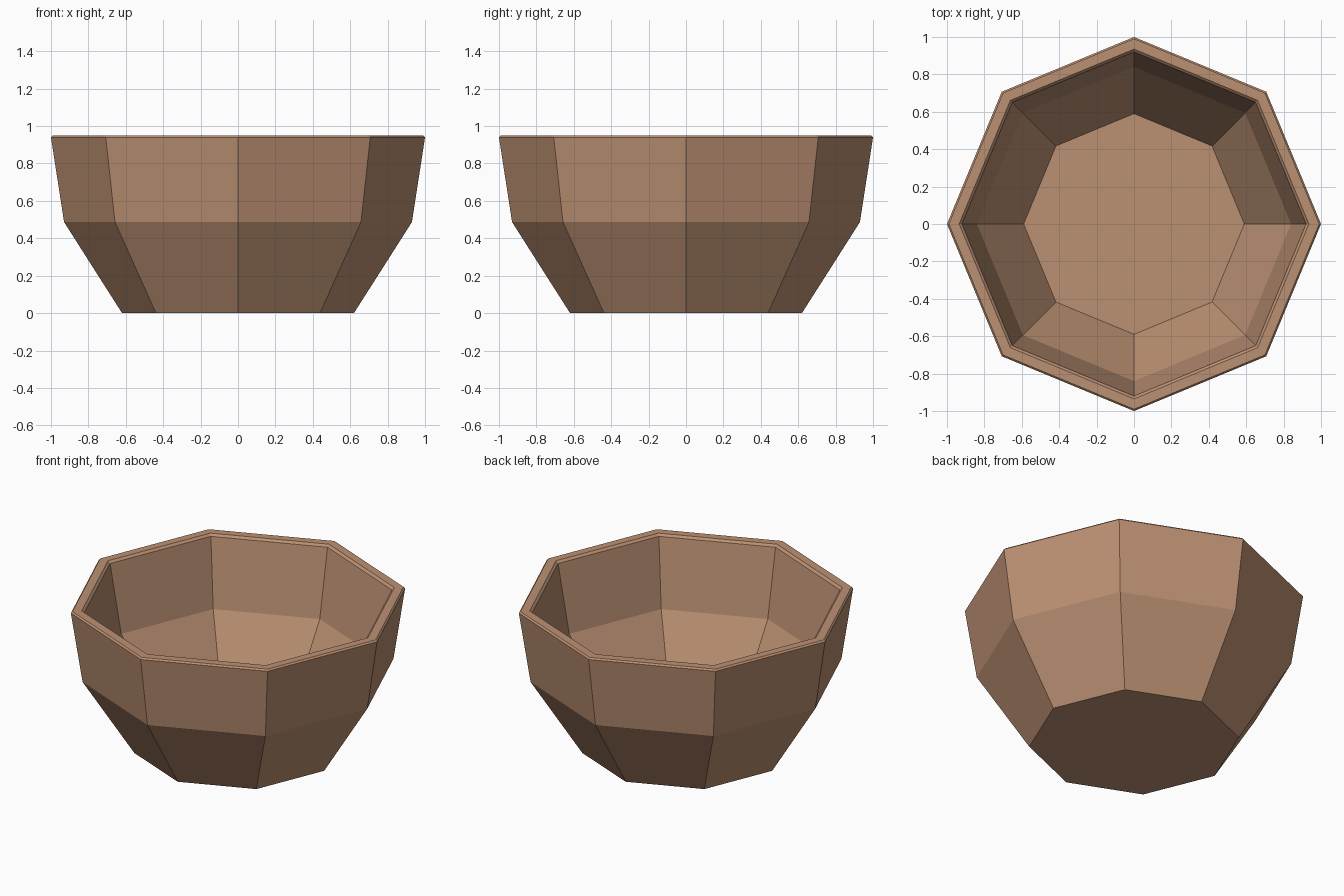
import bpy, bmesh, math

if "Cube" in bpy.data.objects:
    bpy.data.objects.remove(bpy.data.objects["Cube"])

SIDES = 8

clay = bpy.data.materials.new("clay_brown")
clay.diffuse_color = (0.50, 0.28, 0.17, 1)
clay.use_nodes = True
clay.node_tree.nodes["Principled BSDF"].inputs["Base Color"].default_value = clay.diffuse_color

# Bowl profile (radius, height): outer wall, chamfered rim, inner wall
profile = [(0.62, 0.0), (0.93, 0.487), (1.0, 0.94), (0.99, 0.95),
           (0.935, 0.95), (0.92, 0.936), (0.84, 0.50), (0.59, 0.09)]

bm = bmesh.new()
rings = []
for r, z in profile:
    angles = [2 * math.pi * i / SIDES for i in range(SIDES)]
    rings.append([bm.verts.new((r * math.cos(a), r * math.sin(a), z)) for a in angles])

# Walls and rim
for low, high in zip(rings, rings[1:]):
    for i in range(SIDES):
        j = (i + 1) % SIDES
        bm.faces.new((low[i], low[j], high[j], high[i]))

# Base and inner floor
bm.faces.new(rings[0][::-1])
bm.faces.new(rings[-1])
bmesh.ops.recalc_face_normals(bm, faces=bm.faces[:])

mesh = bpy.data.meshes.new("bowl")
bm.to_mesh(mesh)
bm.free()
mesh.materials.append(clay)
bowl = bpy.data.objects.new("bowl", mesh)
bpy.context.collection.objects.link(bowl)
